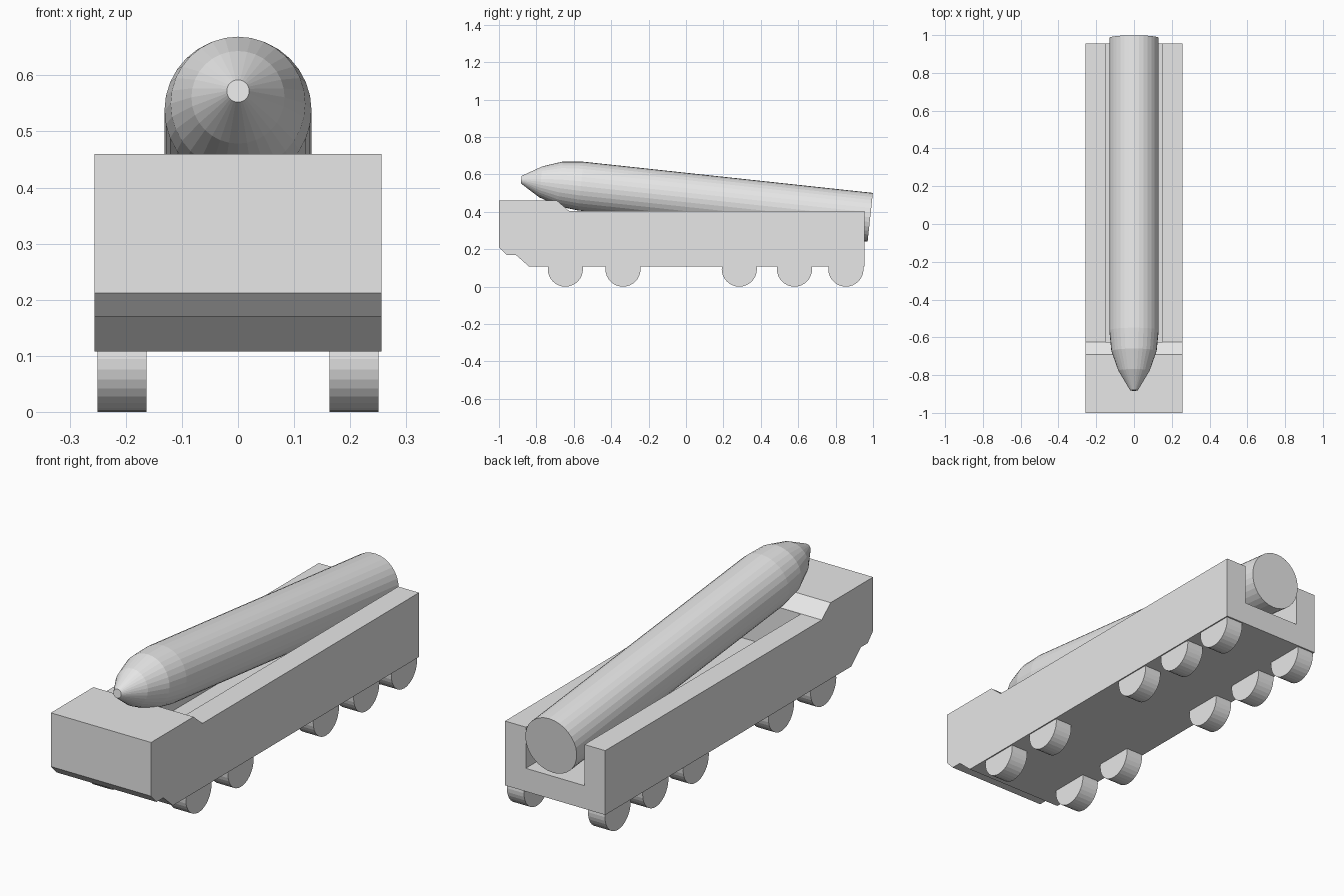
import bpy, bmesh, math
from mathutils import Matrix, Vector

old = bpy.data.objects.get("Cube")
if old:
    bpy.data.objects.remove(old, do_unlink=True)

grey = bpy.data.materials.new("light_grey")
grey.use_nodes = True
grey.diffuse_color = (0.8, 0.8, 0.8, 1)
grey.node_tree.nodes["Principled BSDF"].inputs["Base Color"].default_value = (0.8, 0.8, 0.8, 1)


def add_object(name, bm):
    bmesh.ops.recalc_face_normals(bm, faces=bm.faces)
    mesh = bpy.data.meshes.new(name)
    bm.to_mesh(mesh)
    bm.free()
    mesh.materials.append(grey)
    obj = bpy.data.objects.new(name, mesh)
    bpy.context.collection.objects.link(obj)
    return obj


def extrude_profile(name, profile, half_width):
    """Side profile of (y, z) points, extruded across x."""
    bm = bmesh.new()
    face = bm.faces.new([bm.verts.new((-half_width, y, z)) for y, z in profile])
    new = bmesh.ops.extrude_face_region(bm, geom=[face])["geom"]
    verts = [v for v in new if isinstance(v, bmesh.types.BMVert)]
    bmesh.ops.translate(bm, verts=verts, vec=(2 * half_width, 0, 0))
    return add_object(name, bm)


# Vehicle hull with raised cab and chamfered chin
hull = extrude_profile("hull", [
    (-1, 0.46), (-0.69, 0.46), (-0.625, 0.405), (0.955, 0.405), (0.955, 0.108),
    (-0.84, 0.108), (-0.91, 0.17), (-0.96, 0.17), (-1, 0.212)], 0.256)

# Open trough along the bed
cutter = extrude_profile("trough_cutter", [
    (-0.624, 0.215), (1.2, 0.215), (1.2, 0.6), (-0.624, 0.6)], 0.15)
cutter.hide_render = True
trough = hull.modifiers.new("trough", 'BOOLEAN')
trough.operation = 'DIFFERENCE'
trough.solver = 'EXACT'
trough.object = cutter
bpy.context.view_layer.objects.active = hull
bpy.ops.object.modifier_apply(modifier=trough.name)
bpy.data.objects.remove(cutter, do_unlink=True)

# Five wheels on each side
WHEEL_RADIUS = 0.094
for side, x in (("left", 0.207), ("right", -0.207)):
    for i, y in enumerate((-0.645, -0.337, 0.285, 0.58, 0.855), 1):
        bm = bmesh.new()
        bmesh.ops.create_cone(
            bm, cap_ends=True, segments=32, radius1=WHEEL_RADIUS,
            radius2=WHEEL_RADIUS, depth=0.087,
            matrix=Matrix.Translation((x, y, WHEEL_RADIUS)) @ Matrix.Rotation(math.pi / 2, 4, 'Y'))
        add_object(f"{side}_wheel_{i}", bm)

# Missile: rings of (distance from tip, radius) along a tilted axis
tip, tail = Vector((0, -0.881, 0.572)), Vector((0, 0.985, 0.371))
axis = tail - tip
SIDES = 32
bm = bmesh.new()
rings = []
for dist, radius in ((0, 0.02), (0.105, 0.083), (0.21, 0.12), (0.32, 0.131), (axis.length, 0.131)):
    rings.append([bm.verts.new((radius * math.cos(a), radius * math.sin(a), dist))
                  for a in (2 * math.pi * k / SIDES for k in range(SIDES))])
for a, b in zip(rings, rings[1:]):
    for k in range(SIDES):
        n = (k + 1) % SIDES
        bm.faces.new((a[k], a[n], b[n], b[k]))
bm.faces.new(rings[0])
bm.faces.new(rings[-1])
turn = Vector((0, 0, 1)).rotation_difference(axis).to_matrix().to_4x4()
bm.transform(Matrix.Translation(tip) @ turn)
add_object("missile", bm)
